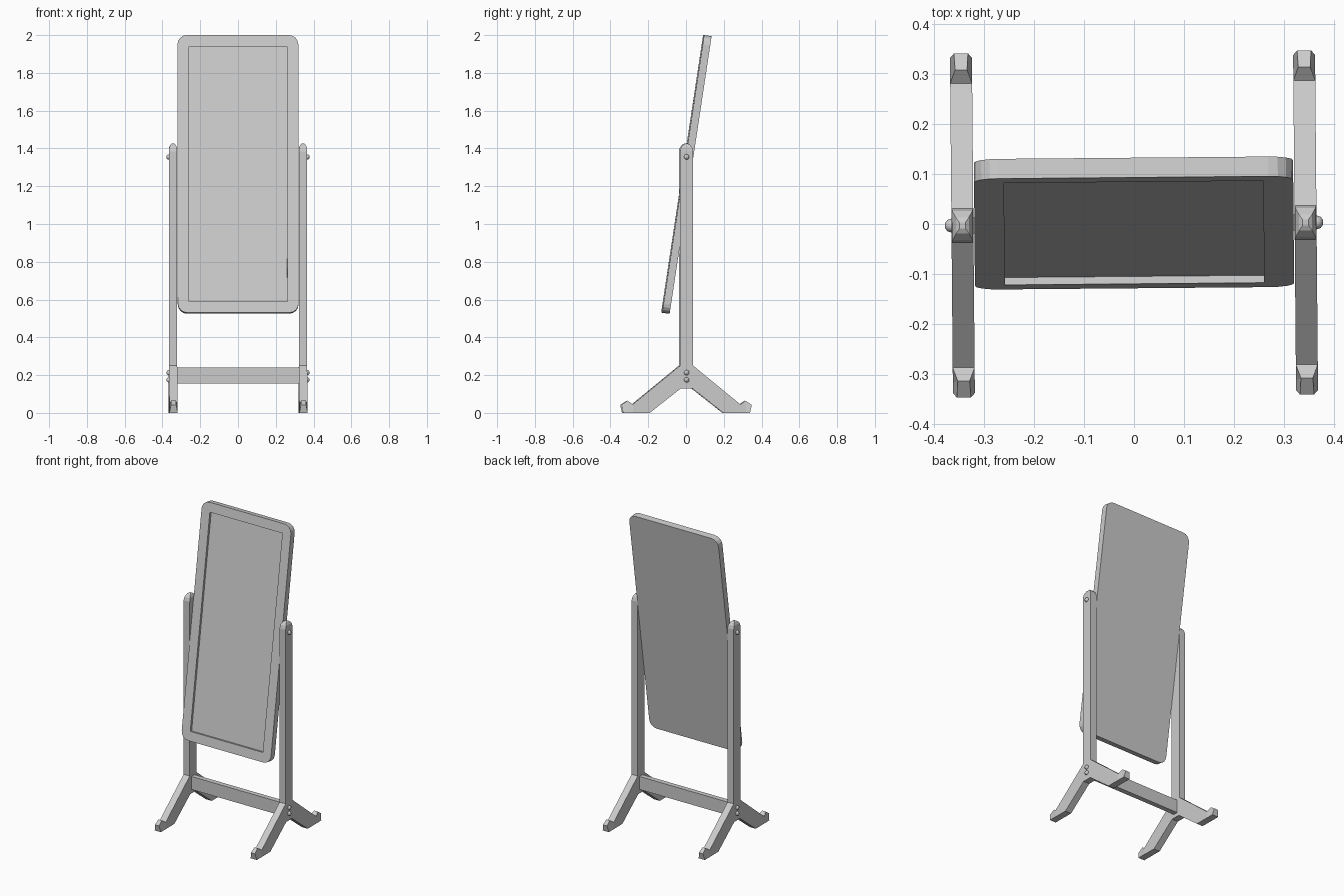
import bpy, bmesh, math
from mathutils import Matrix, Vector

cube = bpy.data.objects.get("Cube")
if cube:
    bpy.data.objects.remove(cube, do_unlink=True)

grey = bpy.data.materials.new("plain grey")
grey.use_nodes = True
grey.diffuse_color = (0.6, 0.6, 0.6, 1)
grey.node_tree.nodes["Principled BSDF"].inputs["Base Color"].default_value = (0.6, 0.6, 0.6, 1)

TURN = Matrix.Rotation(math.radians(0.5), 4, 'Z')   # whole stand is turned slightly
POST_X = 0.344                                      # centre of each side post
HALF = 0.022                                        # half width of the posts and legs


def finish(name, bm, matrix=Matrix()):
    bmesh.ops.recalc_face_normals(bm, faces=bm.faces[:])
    bm.transform(TURN @ matrix)
    mesh = bpy.data.meshes.new(name)
    bm.to_mesh(mesh)
    bm.free()
    mesh.materials.append(grey)
    obj = bpy.data.objects.new(name, mesh)
    bpy.context.collection.objects.link(obj)
    return obj


def loft(name, rings, matrix=Matrix()):
    """Skin a solid through rings that have equal point counts."""
    bm = bmesh.new()
    loops = [[bm.verts.new(p) for p in ring] for ring in rings]
    n = len(loops[0])
    for a, b in zip(loops, loops[1:]):
        for i in range(n):
            j = (i + 1) % n
            bm.faces.new((a[i], a[j], b[j], b[i]))
    bm.faces.new(loops[0])
    bm.faces.new(loops[-1])
    return finish(name, bm, matrix)


def box(name, size):
    x, y, z0, z1 = size
    return loft(name, [[(-x, -y, z), (x, -y, z), (x, y, z), (-x, y, z)] for z in (z0, z1)])


def bolt(name, x, z):
    bm = bmesh.new()
    bmesh.ops.create_uvsphere(bm, u_segments=10, v_segments=6, radius=0.014)
    obj = finish(name, bm, Matrix.Translation((x, 0, z)))
    for p in obj.data.polygons:
        p.use_smooth = True


# Side frames: post and splayed legs share one outline
half_outline = [(0.035, 1.385), (0.035, 0.25), (0.285, 0.045), (0.285, 0), (0.195, 0), (0.03, 0.13)]
outline = half_outline + [(-y, z) for y, z in reversed(half_outline)]

for side, sign in (("left", 1), ("right", -1)):
    place = Matrix.Translation((sign * POST_X, 0, 0))
    loft(side + "_post_and_legs", [[(x, y, z) for y, z in outline] for x in (-HALF, HALF)], place)

    # Rounded, tapering post top
    cap = [(HALF, 0.035, 1.385), (0.02, 0.029, 1.406), (0.013, 0.016, 1.421), (0.006, 0.006, 1.426)]
    loft(side + "_post_cap",
         [[(-x, -y, z), (x, -y, z), (x, y, z), (-x, y, z)] for x, y, z in cap], place)

    # Upturned toes: (y of base, y of top, height, half width of top)
    toe = [(0.285, 0.285, 0.045, HALF), (0.315, 0.312, 0.065, 0.012), (0.336, 0.345, 0.042, 0.014)]
    for end, d in (("front", -1), ("back", 1)):
        loft(side + "_" + end + "_toe",
             [[(-HALF, d * yb, 0), (HALF, d * yb, 0), (w, d * yt, h), (-w, d * yt, h)]
              for yb, yt, h, w in toe], place)

    # Pivot and rail bolts
    for label, z in (("pivot", 1.355), ("upper_rail", 0.213), ("lower_rail", 0.175)):
        bolt(side + "_" + label + "_bolt", sign * (POST_X + HALF), z)

box("cross_rail", (POST_X - HALF, 0.016, 0.155, 0.24))


# Tilting mirror: rounded panel with a square-cornered recess in front
def mirror_panel(hw=0.32, hh=0.743, thick=0.02, radius=0.05, margin=0.06, depth=0.015, steps=4):
    bm = bmesh.new()

    def ring(points, y):
        return [bm.verts.new((x, y, z)) for x, z in points]

    corners = [(1, 1), (-1, 1), (-1, -1), (1, -1)]
    rim = []
    for k, (sx, sz) in enumerate(corners):
        for s in range(steps + 1):
            a = (k + s / steps) * math.pi / 2
            rim.append((sx * (hw - radius) + radius * math.cos(a),
                        sz * (hh - radius) + radius * math.sin(a)))
    opening = [(sx * (hw - margin), sz * (hh - margin)) for sx, sz in corners]
    front, back = ring(rim, -thick), ring(rim, thick)
    lip, glass = ring(opening, -thick), ring(opening, -thick + depth)
    n = len(rim)
    for i in range(n):
        j = (i + 1) % n
        bm.faces.new((front[i], front[j], back[j], back[i]))
    for k in range(4):
        m, first, last = (k + 1) % 4, k * (steps + 1), k * (steps + 1) + steps
        # Flat frame border between this corner and the next
        bm.faces.new(front[first:last + 1] + [front[(last + 1) % n], lip[m], lip[k]])
        bm.faces.new((lip[k], lip[m], glass[m], glass[k]))
    bm.faces.new(back)
    bm.faces.new(glass)
    tilt = Matrix.Rotation(math.radians(-8.6), 4, 'X')
    finish("mirror_panel", bm, Matrix.Translation(Vector((0, 0.002, 1.2625))) @ tilt)


mirror_panel()
